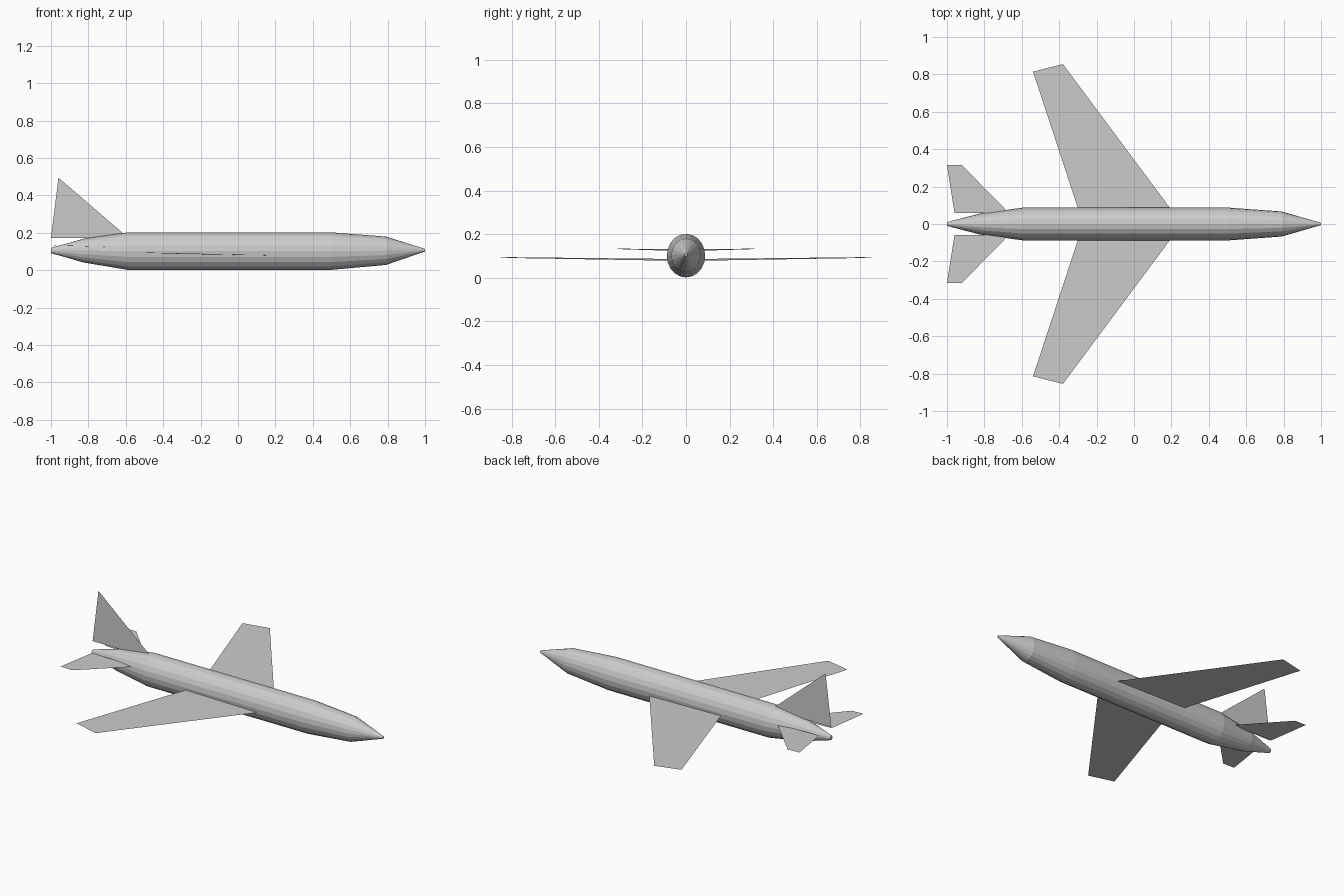
import bpy, bmesh
from math import sin, cos, pi

if "Cube" in bpy.data.objects:
    bpy.data.objects.remove(bpy.data.objects["Cube"])

SIDES = 20


def make_object(name, bm):
    mesh = bpy.data.meshes.new(name)
    bm.to_mesh(mesh)
    bm.free()
    obj = bpy.data.objects.new(name, mesh)
    bpy.context.collection.objects.link(obj)
    return obj


def sheet(name, points, mirrored=False):
    """Thin flat panel, optionally mirrored across the centre line."""
    bm = bmesh.new()
    face = bm.faces.new([bm.verts.new(p) for p in points])
    face.normal_update()
    if mirrored and face.normal.z < 0:
        face.normal_flip()
    obj = make_object(name, bm)
    if mirrored:
        mod = obj.modifiers.new("Mirror", 'MIRROR')
        mod.use_axis = (False, True, False)
        mod.use_clip = False
        mod.use_mirror_merge = False
    return obj


# Fuselage: stations as (x, half width, half height, centre z)
stations = [
    (-1.00, 0.010, 0.014, 0.105),
    (-0.82, 0.057, 0.065, 0.105),
    (-0.59, 0.088, 0.100, 0.102),
    (0.50, 0.088, 0.100, 0.102),
    (0.79, 0.067, 0.076, 0.104),
    (1.00, 0.006, 0.007, 0.107),
]
bm = bmesh.new()
rings = []
for x, ry, rz, cz in stations:
    rings.append([bm.verts.new((x, ry * sin(2 * pi * i / SIDES), cz + rz * cos(2 * pi * i / SIDES)))
                  for i in range(SIDES)])
for a, b in zip(rings, rings[1:]):
    for i in range(SIDES):
        j = (i + 1) % SIDES
        bm.faces.new((a[i], a[j], b[j], b[i]))
bm.faces.new(rings[0])
bm.faces.new(rings[-1])
bmesh.ops.recalc_face_normals(bm, faces=bm.faces)
make_object("fuselage", bm)

# Swept main wings
sheet("wings", [(0.193, 0.085, 0.079), (-0.38, 0.855, 0.092),
                (-0.54, 0.815, 0.095), (-0.30, 0.085, 0.087)], True)

# Tailplanes
sheet("tailplanes", [(-0.67, 0.06, 0.124), (-0.92, 0.315, 0.132),
                     (-1.0, 0.315, 0.134), (-0.96, 0.06, 0.132)], True)

# Upright tail fin
sheet("tail_fin", [(-0.585, 0, 0.172), (-0.96, 0, 0.495), (-1.0, 0, 0.172)])
